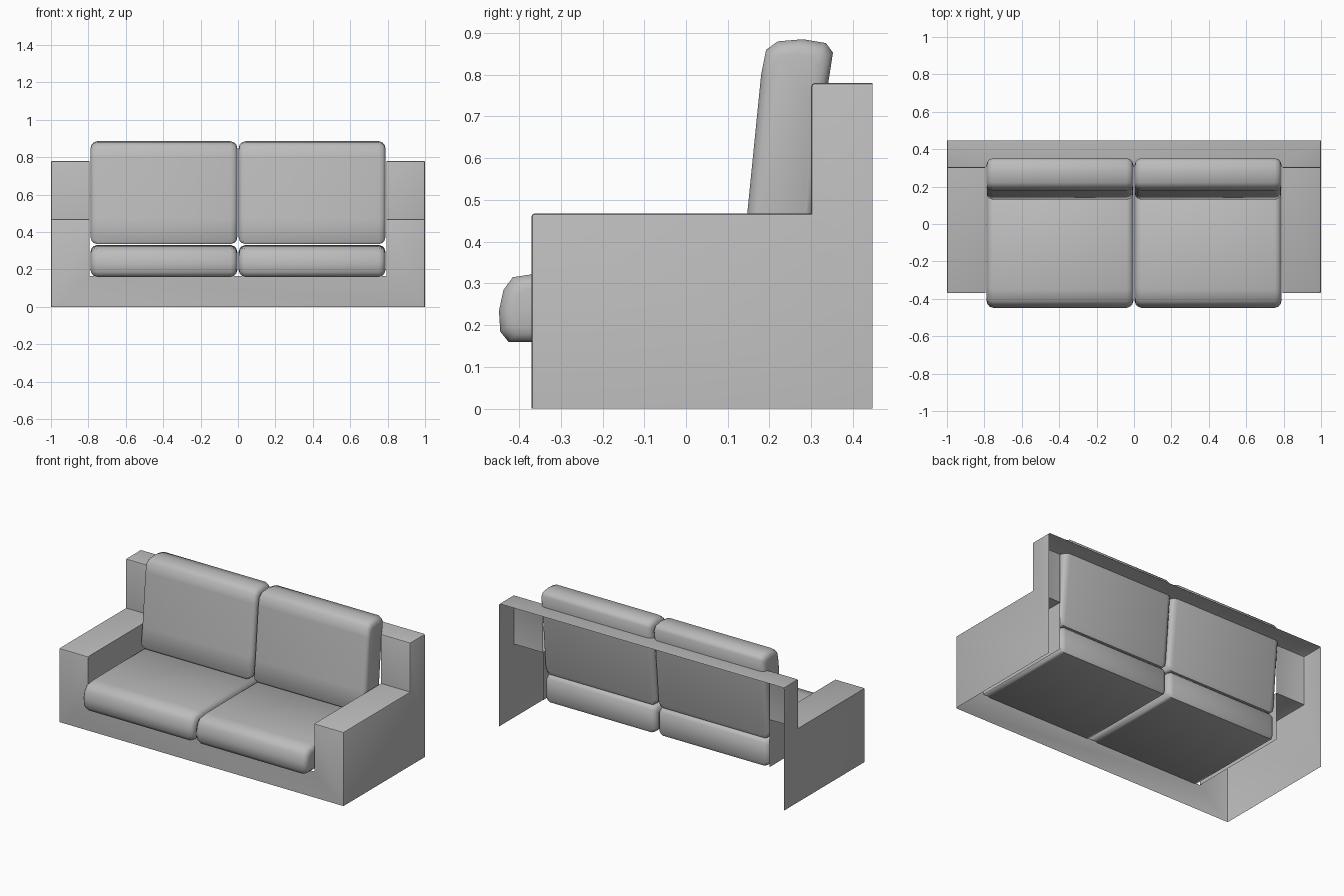
import bpy, bmesh

cube = bpy.data.objects.get("Cube")
if cube:
    bpy.data.objects.remove(cube, do_unlink=True)

grey = bpy.data.materials.new("grey_fabric")
grey.use_nodes = True
colour = (0.5, 0.5, 0.5, 1)
grey.diffuse_color = colour
grey.node_tree.nodes["Principled BSDF"].inputs["Base Color"].default_value = colour


def finish(bm, name, angle):
    bmesh.ops.recalc_face_normals(bm, faces=bm.faces)
    mesh = bpy.data.meshes.new(name)
    bm.to_mesh(mesh)
    bm.free()
    mesh.materials.append(grey)
    ob = bpy.data.objects.new(name, mesh)
    bpy.context.collection.objects.link(ob)
    bpy.ops.object.select_all(action="DESELECT")
    ob.select_set(True)
    bpy.context.view_layer.objects.active = ob
    bpy.ops.object.shade_smooth_by_angle(angle=angle)
    return ob


# Open shell frame: no underside and no back panel
W, A = 1.0, 0.795            # outer and inner arm positions
F, M, B = -0.37, 0.30, 0.447  # front, backrest front, back
SEAT, ARM, TOP = 0.165, 0.468, 0.78

bm = bmesh.new()


def face(*points):
    bm.faces.new([bm.verts.new(p) for p in points])


face((-W, F, 0), (W, F, 0), (W, F, ARM), (A, F, ARM), (A, F, SEAT),
     (-A, F, SEAT), (-A, F, ARM), (-W, F, ARM))
face((-W, M, TOP), (-A, M, TOP), (A, M, TOP), (W, M, TOP), (W, B, TOP), (-W, B, TOP))
for s in (-1, 1):
    w, a = s * W, s * A
    face((w, F, 0), (w, B, 0), (w, B, TOP), (w, M, TOP), (w, M, ARM), (w, F, ARM))
    face((w, F, ARM), (w, M, ARM), (a, M, ARM), (a, F, ARM))
    face((w, M, ARM), (w, M, TOP), (a, M, TOP), (a, M, ARM))
    face((a, F, SEAT), (a, F, ARM), (a, M, ARM), (a, M, SEAT))
bmesh.ops.remove_doubles(bm, verts=bm.verts, dist=0.0001)
bmesh.ops.recalc_face_normals(bm, faces=bm.faces)

# Soften the outer edges, leaving the inner corner and cut-out sharp
soft = []
for e in bm.edges:
    inner = all(abs(v.co.x) < 0.9 for v in e.verts)
    corner = all(abs(v.co.y - M) < 0.01 and v.co.z < 0.5 for v in e.verts)
    if len(e.link_faces) == 2 and not inner and not corner:
        soft.append(e)
bmesh.ops.bevel(bm, geom=soft, offset=0.008, segments=2, profile=0.5,
                affect="EDGES", clamp_overlap=True)
finish(bm, "sofa_frame", 0.6)

# Cushions: side profile (y, z) swept along x with rounded ends
seat_profile = [(0.29, 0.16), (0.30, 0.18), (0.30, 0.31), (0.28, 0.33), (-0.35, 0.325),
                (-0.415, 0.315), (-0.437, 0.285), (-0.448, 0.235), (-0.445, 0.185),
                (-0.425, 0.16)]
back_profile = [(0.14, 0.335), (0.13, 0.35), (0.147, 0.47), (0.18, 0.80), (0.192, 0.86),
                (0.22, 0.88), (0.28, 0.885), (0.335, 0.876), (0.352, 0.853),
                (0.336, 0.75), (0.297, 0.36), (0.287, 0.335)]
rounding = [(0, 0.035), (0.005, 0.018), (0.015, 0.007), (0.035, 0)]


def cushion(name, profile, x0, x1):
    bm = bmesh.new()
    lo = [min(p[i] for p in profile) for i in (0, 1)]
    hi = [max(p[i] for p in profile) for i in (0, 1)]
    mid = [(l + h) / 2 for l, h in zip(lo, hi)]
    ends = [(x0 + d, r) for d, r in rounding]
    ends += [(x1 - d, r) for d, r in reversed(rounding)]
    rings = []
    for x, inset in ends:
        k = [1 - 2 * inset / (h - l) for l, h in zip(lo, hi)]
        rings.append([bm.verts.new((x, mid[0] + (y - mid[0]) * k[0],
                                    mid[1] + (z - mid[1]) * k[1])) for y, z in profile])
    n = len(profile)
    for r, q in zip(rings, rings[1:]):
        for i in range(n):
            j = (i + 1) % n
            bm.faces.new((r[i], r[j], q[j], q[i]))
    bm.faces.new(rings[0])
    bm.faces.new(rings[-1])
    finish(bm, name, 0.9)


for side, x0, x1 in (("right", -0.788, -0.004), ("left", 0.004, 0.788)):
    cushion(side + "_seat_cushion", seat_profile, x0, x1)
    cushion(side + "_back_cushion", back_profile, x0, x1)
